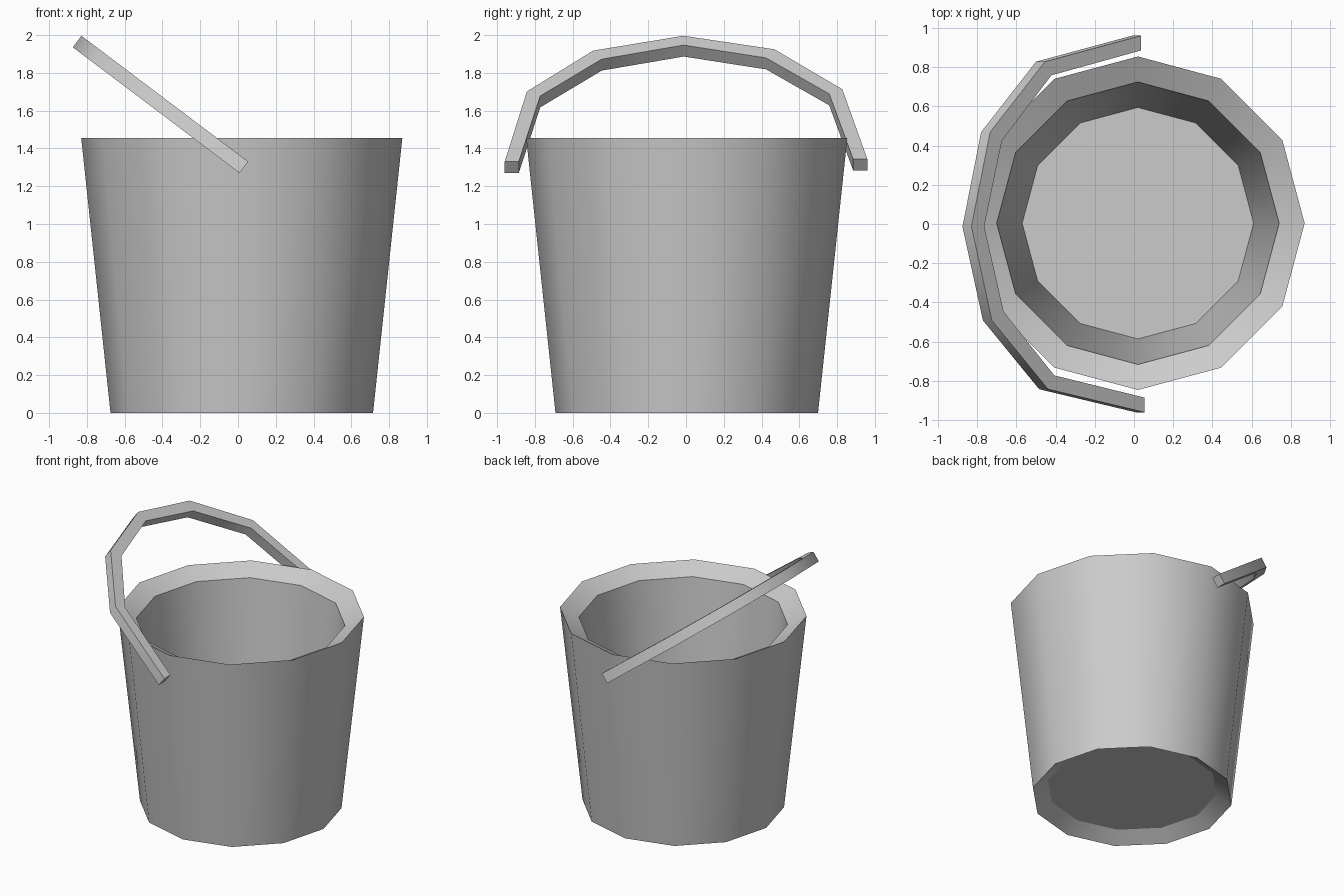
import bpy, bmesh, math
from mathutils import Vector, Matrix

cube = bpy.data.objects.get("Cube")
if cube:
    bpy.data.objects.remove(cube, do_unlink=True)

grey = bpy.data.materials.new("light_grey")
grey.use_nodes = True
colour = (0.6, 0.6, 0.6, 1)
grey.diffuse_color = colour
grey.node_tree.nodes["Principled BSDF"].inputs["Base Color"].default_value = colour


def finish(bm, name):
    bmesh.ops.recalc_face_normals(bm, faces=bm.faces)
    mesh = bpy.data.meshes.new(name)
    bm.to_mesh(mesh)
    bm.free()
    obj = bpy.data.objects.new(name, mesh)
    bpy.context.collection.objects.link(obj)
    mesh.materials.append(grey)
    bpy.ops.object.select_all(action='DESELECT')
    obj.select_set(True)
    bpy.context.view_layer.objects.active = obj
    bpy.ops.object.shade_smooth_by_angle(angle=math.radians(35))
    return obj


def bridge(bm, a, b, closed=True):
    n = len(a)
    for i in range(n if closed else n - 1):
        j = (i + 1) % n
        bm.faces.new((a[i], a[j], b[j], b[i]))


# Bucket: thick tapered wall, rims sloping inwards, one floor
SIDES = 12
CENTRE = Vector((0.02, 0.004, 0))
profile = [(0.59, 0.07), (0.695, 0), (0.85, 1.455), (0.72, 1.385)]
bm = bmesh.new()
rings = []
for r, z in profile:
    rings.append([bm.verts.new(CENTRE + Vector((r * math.cos(a), r * math.sin(a), z)))
                  for a in (math.tau * i / SIDES for i in range(SIDES))])
for k in range(len(rings)):
    bridge(bm, rings[k], rings[(k + 1) % len(rings)])
bm.faces.new(rings[0])
finish(bm, "bucket")

# Handle: square-section arch, mirrored across its middle and leaning to one side
outer = [(0.96, 0), (0.835, 0.615), (0.48, 0.97), (0, 1.095)]
inner = [(0.885, 0), (0.765, 0.575), (0.435, 0.895), (0, 1.013)]


def mirrored(points):
    return points + [(-y, t) for y, t in reversed(points[:-1])]


along = Vector((-0.798, 0, 0.602))
across = Vector((0.602, 0, 0.798))
base = Vector((0.022, 0, 1.307))
twist = Matrix.Rotation(0.012, 3, across)
bm = bmesh.new()
rails = []
for points, side in ((outer, 1), (inner, 1), (inner, -1), (outer, -1)):
    rails.append([bm.verts.new(base + twist @ (Vector((0, y, 0)) + along * t + across * side * 0.038))
                  for y, t in mirrored(points)])
for k in range(4):
    bridge(bm, rails[k], rails[(k + 1) % 4], closed=False)
for end in (0, -1):
    bm.faces.new([rail[end] for rail in rails])
finish(bm, "handle")
